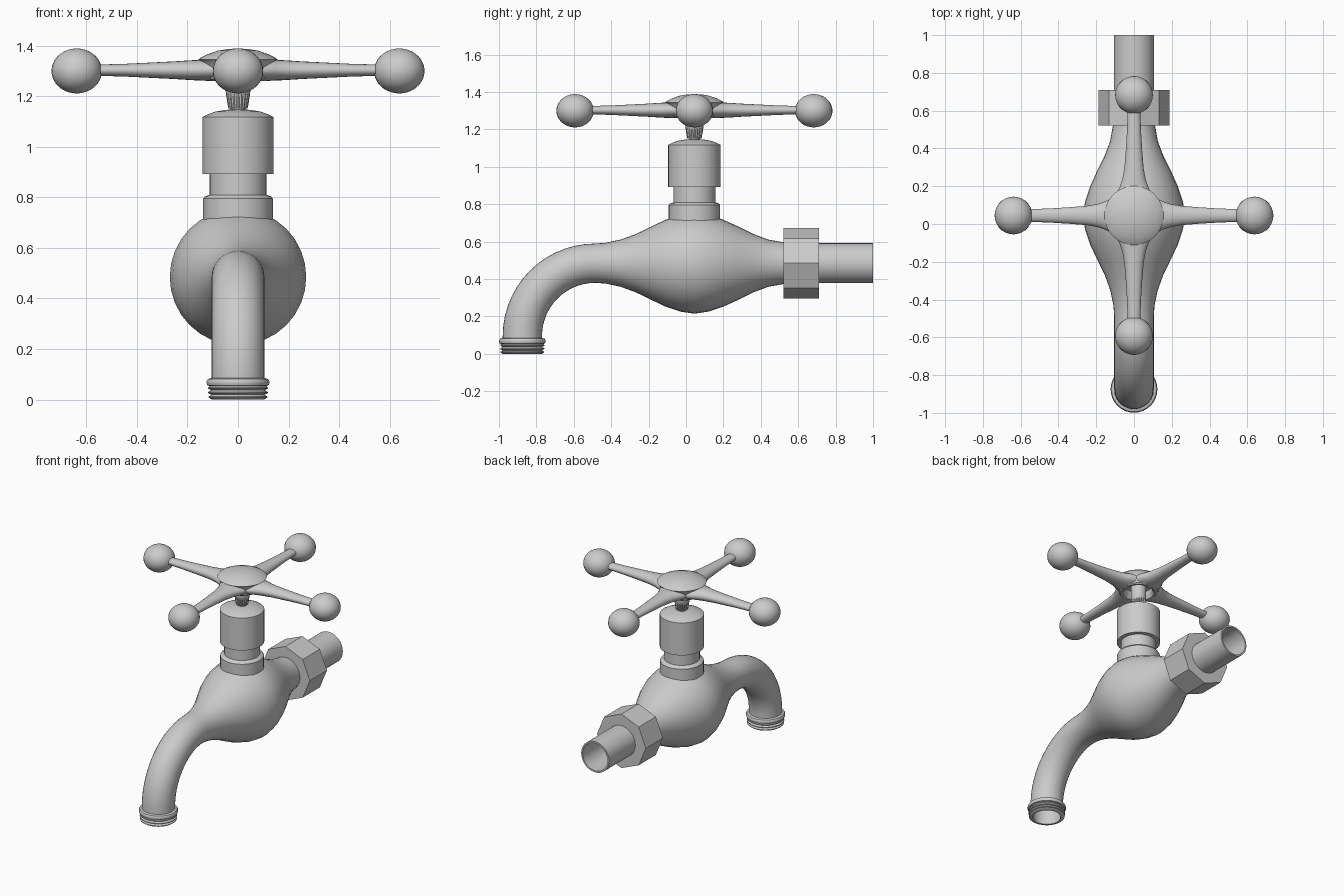
import bpy, bmesh, math
from mathutils import Vector, Matrix

cube = bpy.data.objects.get("Cube")
if cube:
    bpy.data.objects.remove(cube, do_unlink=True)

metal = bpy.data.materials.new("grey metal")
metal.use_nodes = True
GREY = (0.6, 0.6, 0.6, 1)
metal.diffuse_color = GREY
metal.node_tree.nodes["Principled BSDF"].inputs["Base Color"].default_value = GREY

AXIS_Z = 0.485      # height of the water pipe
VALVE_Y = 0.045     # y of the valve stem
TAU = 2 * math.pi


def finish(name, bm, angle=35):
    """Clean the mesh, make the object and shade it."""
    bmesh.ops.remove_doubles(bm, verts=bm.verts, dist=1e-5)
    bmesh.ops.recalc_face_normals(bm, faces=bm.faces)
    mesh = bpy.data.meshes.new(name)
    bm.to_mesh(mesh)
    bm.free()
    mesh.materials.append(metal)
    obj = bpy.data.objects.new(name, mesh)
    bpy.context.collection.objects.link(obj)
    bpy.ops.object.select_all(action='DESELECT')
    obj.select_set(True)
    bpy.context.view_layer.objects.active = obj
    bpy.ops.object.shade_smooth_by_angle(angle=math.radians(angle))
    return obj


def loft(bm, rings, caps=False):
    """Skin a list of point rings."""
    loops = [[bm.verts.new(p) for p in ring] for ring in rings]
    n = len(loops[0])
    for a, b in zip(loops, loops[1:]):
        for i in range(n):
            j = (i + 1) % n
            bm.faces.new((a[i], a[j], b[j], b[i]))
    if caps:
        bm.faces.new(loops[0])
        bm.faces.new(loops[-1])


def lathe(name, profile, origin, axis='Z', n=32, closed=False, flute=0.0):
    """Turn (radius, position) points about the z or y axis."""
    rings = []
    for r, t in profile + (profile[:1] if closed else []):
        ring = []
        for i in range(n):
            a = TAU * i / n
            k = r * (1 - flute * (i % 2))
            u, v = k * math.cos(a), k * math.sin(a)
            p = Vector((u, v, t)) if axis == 'Z' else Vector((u, t, v))
            ring.append(p + Vector(origin))
        rings.append(ring)
    bm = bmesh.new()
    loft(bm, rings)
    return finish(name, bm)


# Bulged body and curved hollow spout as one swept shell
def tube_ring(y, z, tilt, r, n=32):
    """Ring whose plane turns from facing -y (tilt 0) to facing down."""
    up = Vector((0, -math.sin(tilt), math.cos(tilt)))
    return [Vector((0, y, z)) + r * (math.cos(TAU * i / n) * Vector((1, 0, 0))
            + math.sin(TAU * i / n) * up) for i in range(n)]


body = [(0.60, .105), (0.52, .112), (0.44, .126), (0.36, .156), (0.28, .196),
        (0.20, .232), (0.12, .259), (0.045, .27), (-0.03, .259), (-0.11, .232),
        (-0.19, .194), (-0.27, .155), (-0.35, .126), (-0.43, .109)]
BEND, BEND_Y = 0.39, -0.485
OUT_Y = BEND_Y - BEND
bend = []
for i in range(15):
    t = math.pi / 2 * i / 14
    bend.append((BEND_Y - BEND * math.sin(t), AXIS_Z - BEND + BEND * math.cos(t), t))
bend.append((OUT_Y, 0.06, math.pi / 2))
rings = [tube_ring(y, AXIS_Z, 0, r) for y, r in body]
rings += [tube_ring(*p, .105) for p in bend]
rings += [tube_ring(*p, .09) for p in reversed(bend)]
bm = bmesh.new()
loft(bm, rings, caps=True)
finish("body_and_spout", bm)

# Threaded outlet with a rounded collar
outlet = [(.09, .0), (.104, .0), (.116, .008), (.116, .012), (.104, .019),
          (.118, .026), (.118, .030), (.106, .037), (.118, .044), (.118, .048),
          (.112, .053), (.121, .056), (.124, .064), (.124, .072), (.119, .081),
          (.104, .086), (.09, .086)]
lathe("outlet_thread", outlet, (0, OUT_Y, 0), closed=True)

# Supply pipe and eight-sided nut
pipe = [(0, .55), (.107, .55), (.107, 1.0), (.096, 1.0), (.096, .58), (0, .58)]
lathe("supply_pipe", pipe, (0, 0, AXIS_Z), 'Y')
nut = [(.10, .522), (.188, .522), (.188, .71), (.10, .71)]
lathe("pipe_nut", nut, (0, 0, AXIS_Z), 'Y', n=8, closed=True)

# Valve bonnet: collar, neck and domed cap
bonnet = [(0, .66), (.138, .66), (.138, .795), (.132, .803), (.113, .81),
          (.113, .892), (.14, .892), (.14, 1.118), (.12, 1.128), (.09, 1.139),
          (.05, 1.146), (0, 1.149)]
lathe("valve_bonnet", bonnet, (0, VALVE_Y, 0))

# Stem with fine flutes at the foot
lathe("stem_flutes", [(0, 1.152), (.037, 1.152), (.040, 1.16), (.048, 1.21)],
      (0, VALVE_Y, 0), n=40, flute=.07)
lathe("stem", [(0, 1.13), (.030, 1.13), (.030, 1.17), (.046, 1.205), (.05, 1.225),
               (.05, 1.32), (0, 1.32)], (0, VALVE_Y, 0))

# Handle hub: shallow dome with a recess beneath
hub = [(0, 1.389), (.04, 1.387), (.08, 1.380), (.12, 1.366), (.15, 1.351),
       (.157, 1.345), (.145, 1.335), (.135, 1.30), (.125, 1.268), (.115, 1.261),
       (.10, 1.264), (.088, 1.28), (.085, 1.315), (0, 1.315)]
lathe("handle_hub", hub, (0, VALVE_Y, 0))

# Four flared arms, each with a ball
arm = [(.095, .10, .042), (.12, .092, .042), (.15, .076, .041), (.19, .062, .039),
       (.25, .051, .035), (.35, .043, .030), (.45, .037, .025), (.57, .033, .022)]
for k, side in enumerate(("left", "back", "right", "front")):
    place = Matrix.Translation((0, VALVE_Y, 1.303)) @ Matrix.Rotation(k * math.pi / 2, 4, 'Z')
    bm = bmesh.new()
    loft(bm, [[Vector((d, w * math.cos(TAU * i / 20), h * math.sin(TAU * i / 20)))
               for i in range(20)] for d, w, h in arm], caps=True)
    bm.transform(place)
    finish("handle_arm_" + side, bm, 50)
    bm = bmesh.new()
    bmesh.ops.create_uvsphere(bm, u_segments=28, v_segments=18, radius=.1)
    bm.transform(place @ Matrix.Translation((.638, 0, -.003)) @ Matrix.Diagonal((1, 1, .89, 1)))
    finish("handle_ball_" + side, bm)
